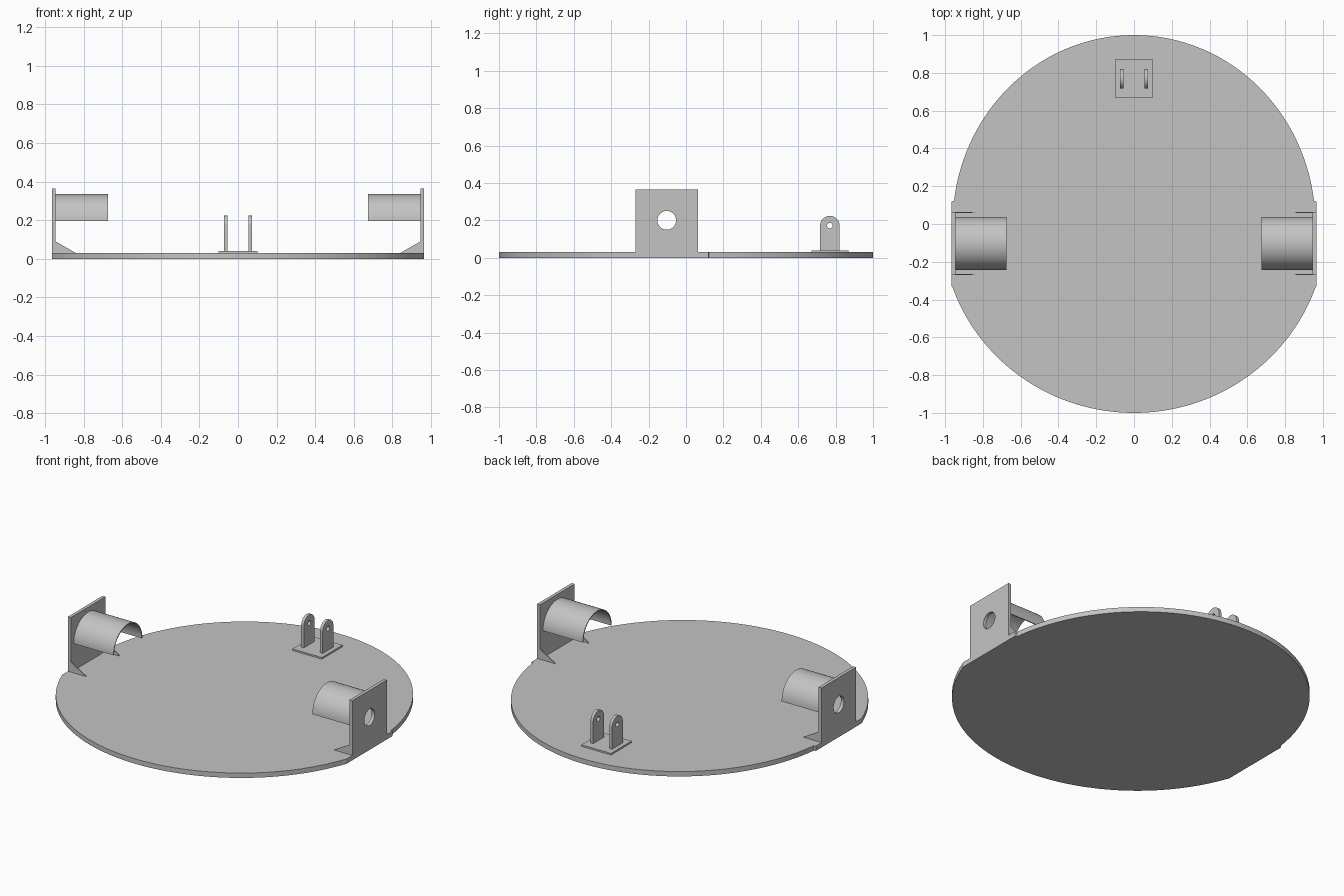
import bpy, bmesh, math
from mathutils import Matrix

cube = bpy.data.objects.get("Cube")
if cube:
    bpy.data.objects.remove(cube, do_unlink=True)

GREY = (0.55, 0.55, 0.55, 1)
grey = bpy.data.materials.new("plain grey")
grey.use_nodes = True
grey.diffuse_color = GREY
grey.node_tree.nodes["Principled BSDF"].inputs["Base Color"].default_value = GREY

# Local (u, v, depth) maps to: z -> (x, y, z), x -> (y, z, x), y -> (z, x, y)
AXES = {
    "z": Matrix.Identity(4),
    "x": Matrix(((0, 0, 1, 0), (1, 0, 0, 0), (0, 1, 0, 0), (0, 0, 0, 1))),
    "y": Matrix(((0, 1, 0, 0), (0, 0, 1, 0), (1, 0, 0, 0), (0, 0, 0, 1))),
}


def arc(cu, cv, ru, rv, start, end, steps):
    angles = [math.radians(start + (end - start) * i / steps) for i in range(steps + 1)]
    return [(cu + ru * math.cos(a), cv + rv * math.sin(a)) for a in angles]


def ring(cu, cv, r):
    return arc(cu, cv, r, r, 0, 360, 40)[:-1]


def rect(u0, v0, u1, v1):
    return [(u0, v0), (u1, v0), (u1, v1), (u0, v1)]


def extrude(name, axis, lo, hi, *loops):
    """Extrude an outline, with any further loops as holes, from lo to hi."""
    curve = bpy.data.curves.new(name + "_profile", "CURVE")
    curve.dimensions, curve.fill_mode = "2D", "BOTH"
    curve.extrude = abs(hi - lo) / 2
    for loop in loops:
        spline = curve.splines.new("POLY")
        spline.points.add(len(loop) - 1)
        for point, (u, v) in zip(spline.points, loop):
            point.co = (u, v, 0, 1)
        spline.use_cyclic_u = True
    temp = bpy.data.objects.new(name + "_profile", curve)
    bpy.context.collection.objects.link(temp)
    graph = bpy.context.evaluated_depsgraph_get()
    mesh = bpy.data.meshes.new_from_object(temp.evaluated_get(graph))
    bpy.data.objects.remove(temp, do_unlink=True)

    bm = bmesh.new()
    bm.from_mesh(mesh)
    bmesh.ops.remove_doubles(bm, verts=bm.verts, dist=1e-5)
    bm.transform(AXES[axis] @ Matrix.Translation((0, 0, (lo + hi) / 2)))
    bmesh.ops.recalc_face_normals(bm, faces=bm.faces)
    bm.to_mesh(mesh)
    bm.free()
    mesh.name = name
    mesh.materials.clear()
    mesh.materials.append(grey)
    mesh.shade_smooth()
    mesh.set_sharp_from_angle(angle=math.radians(30))
    obj = bpy.data.objects.new(name, mesh)
    bpy.context.collection.objects.link(obj)
    return obj


BASE = 0.03      # top of the round base
EDGE = 0.965     # outer face of the side brackets
MID = -0.103     # centre of the side brackets along y

# Round base: narrower rear half, wider front half trimmed flat at the brackets
rear = arc(0, 0, 0.96, 1, 7, 173, 90)
front = [p for p in arc(0, 0, 1.02, 1, 180, 360, 100) if abs(p[0]) < EDGE]
outline = rear + [(-EDGE, 0.12), (-EDGE, -0.33)] + front + [(EDGE, -0.33), (EDGE, 0.12)]
extrude("round_base", "z", 0, BASE, outline)

# Side brackets, one for each side
for side, s in (("left", 1), ("right", -1)):
    inner = s * 0.945
    extrude(side + "_bracket_plate", "x", inner, s * EDGE,
            rect(MID - 0.167, BASE, MID + 0.167, 0.365), ring(MID, 0.2, 0.05))
    arch = arc(MID, 0.195, 0.14, 0.14, 0, 180, 40) + arc(MID, 0.195, 0.134, 0.134, 180, 0, 40)
    extrude(side + "_half_tube", "x", s * 0.675, inner, arch)
    for end, e in (("front", -1), ("rear", 1)):
        extrude(side + "_" + end + "_gusset", "y", MID + e * 0.167, MID + e * 0.161,
                [(BASE, inner), (BASE, s * 0.84), (0.09, inner)])

# Rear clevis: foot plate and two rounded lugs
extrude("clevis_foot", "z", BASE, 0.04, rect(-0.1, 0.67, 0.1, 0.87))
lug = [(0.717, 0.04), (0.821, 0.04)] + arc(0.769, 0.172, 0.052, 0.052, 0, 180, 32)
for side, s in (("left", 1), ("right", -1)):
    extrude(side + "_clevis_lug", "x", s * 0.055, s * 0.073, lug, ring(0.769, 0.172, 0.015))
